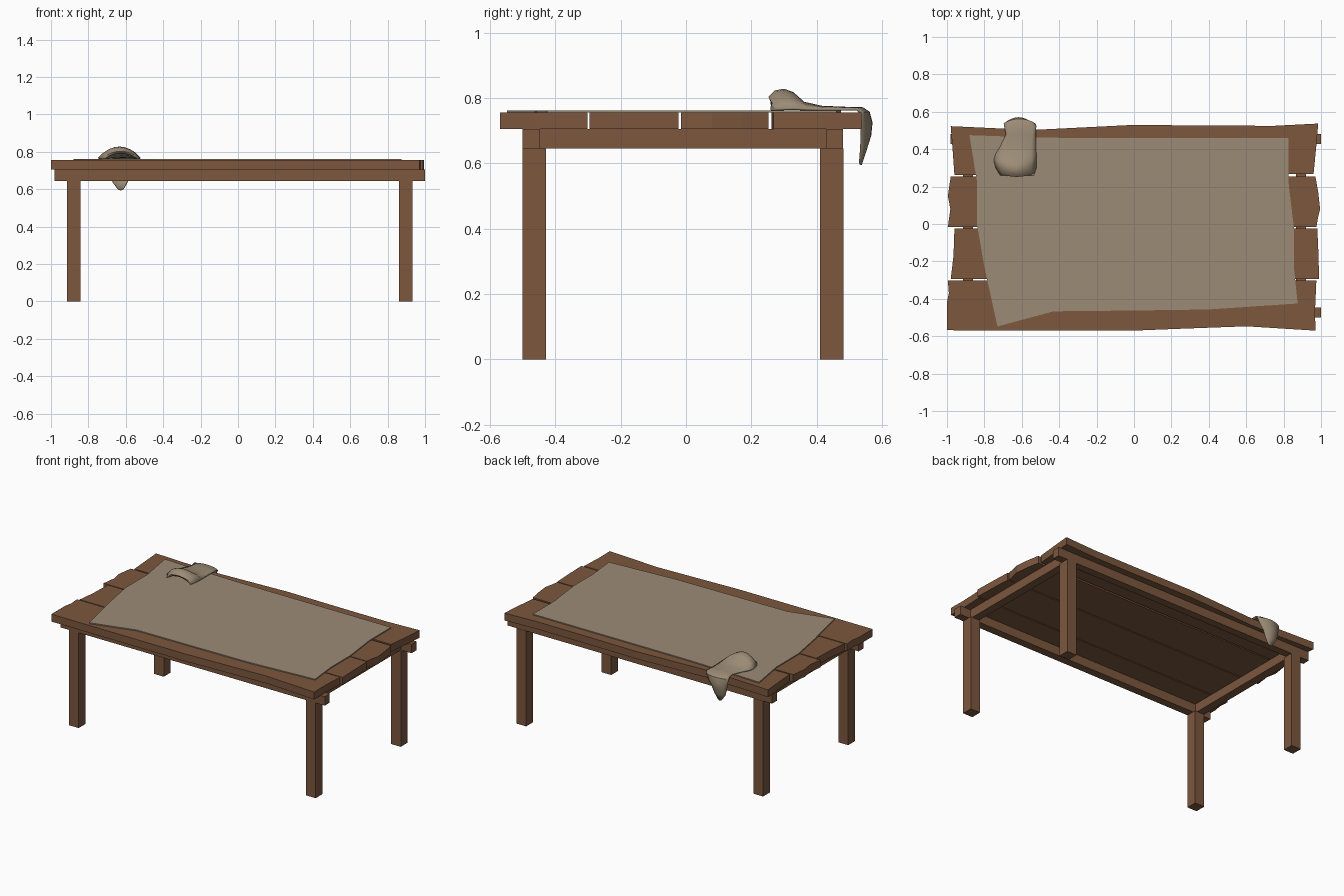
import bpy, bmesh, math

if "Cube" in bpy.data.objects:
    bpy.data.objects.remove(bpy.data.objects["Cube"])

def material(name, rgb):
    m = bpy.data.materials.new(name)
    m.diffuse_color = (*rgb, 1)
    m.use_nodes = True
    m.node_tree.nodes["Principled BSDF"].inputs["Base Color"].default_value = m.diffuse_color
    return m

WOOD = material("wood", (0.20, 0.095, 0.048))
CLOTH = material("cloth", (0.33, 0.26, 0.18))

def finish(bm, name, mat):
    bmesh.ops.recalc_face_normals(bm, faces=bm.faces)
    me = bpy.data.meshes.new(name)
    bm.to_mesh(me)
    bm.free()
    me.materials.append(mat)
    ob = bpy.data.objects.new(name, me)
    bpy.context.collection.objects.link(ob)
    return ob

def slab(name, outline, z0, z1, mat):
    """Extrude a plan outline from z0 up to z1."""
    bm = bmesh.new()
    base = bm.faces.new([bm.verts.new((x, y, z0)) for x, y in outline])
    top = bmesh.ops.extrude_face_region(bm, geom=[base], use_keep_orig=True)
    for v in top["geom"]:
        if isinstance(v, bmesh.types.BMVert):
            v.co.z = z1
    return finish(bm, name, mat)

def box(name, x0, x1, y0, y1, z0, z1):
    return slab(name, [(x0, y0), (x1, y0), (x1, y1), (x0, y1)], z0, z1, WOOD)

# Tabletop: four rough-cut planks, front to back
planks = [
    [(-1, -.568), (0, -.57), (.25, -.56), (.6, -.547), (.97, -.57),
     (.968, -.46), (.975, -.302), (-.995, -.302), (-.99, -.37), (-1, -.42)],
    [(-.98, -.295), (.99, -.295), (.985, -.13), (.98, -.023), (-.96, -.023), (-.965, -.17)],
    [(-.995, -.016), (.975, -.016), (.985, .04), (.995, .08), (.985, .17), (.97, .253),
     (-.98, .253), (-.995, .15), (-.982, .08)],
    [(-.96, .262), (.96, .268), (.975, .42), (.985, .537), (.75, .525), (.4, .526),
     (0, .53), (-.5, .505), (-.7, .51), (-.98, .523), (-.97, .4)],
]
for i, p in enumerate(planks):
    slab(f"plank_{i + 1}", p, 0.705, 0.755, WOOD)

# Rails under the top
box("front_rail", -.98, 1.0, -.50, -.447, .645, .705)
box("back_rail", -.98, 1.0, .428, .48, .645, .705)
box("left_rail", -.915, -.86, -.447, .428, .645, .705)
box("right_rail", .865, .92, -.447, .428, .645, .705)

# Legs
for sx, x0, x1 in (("left", -.915, -.843), ("right", .86, .932)):
    for sy, y0, y1 in (("front", -.50, -.428), ("back", .41, .482)):
        box(f"{sy}_{sx}_leg", x0, x1, y0, y1, 0, .645)

# Flat tablecloth
slab("tablecloth", [
    (-.73, -.548), (-.43, -.467), (.05, -.462), (.4, -.457), (.875, -.425),
    (.855, -.23), (.855, -.02), (.825, .23), (.825, .46), (-.3, .459),
    (-.6, .465), (-.88, .475), (-.84, .23), (-.84, 0), (-.80, -.23)],
    .755, .762, CLOTH)

# Draped rag: rows of left x, right x, middle (y, z), edge (y, z)
rows = [
    (-.715, -.535, .262, .790, .258, .765),
    (-.725, -.530, .252, .803, .275, .766),
    (-.740, -.522, .272, .823, .300, .767),
    (-.748, -.520, .300, .828, .330, .768),
    (-.748, -.520, .328, .818, .350, .768),
    (-.740, -.522, .362, .788, .375, .768),
    (-.715, -.525, .415, .776, .415, .768),
    (-.685, -.525, .480, .773, .480, .768),
    (-.695, -.522, .540, .772, .525, .768),
    (-.697, -.527, .562, .758, .538, .755),
    (-.690, -.545, .571, .725, .540, .715),
    (-.685, -.570, .567, .685, .540, .680),
    (-.672, -.588, .553, .640, .538, .640),
    (-.645, -.610, .538, .594, .535, .602),
]
N = 8
bm = bmesh.new()
grid = []
for x0, x1, my, mz, ey, ez in rows:
    row = []
    for j in range(N + 1):
        t = j / N
        k = math.sin(math.pi * t) ** 0.8 if 0 < j < N else 0
        row.append(bm.verts.new((x0 + (x1 - x0) * t, ey + (my - ey) * k, ez + (mz - ez) * k)))
    grid.append(row)
for a, b in zip(grid, grid[1:]):
    for j in range(N):
        bm.faces.new((a[j], a[j + 1], b[j + 1], b[j]))
rag = finish(bm, "draped_rag", CLOTH)
if rag.data.polygons[3 * N + N // 2].normal.z < 0:
    rag.data.flip_normals()
mod = rag.modifiers.new("thickness", 'SOLIDIFY')
mod.thickness = 0.007
mod.offset = -1
bpy.context.view_layer.objects.active = rag
rag.select_set(True)
bpy.ops.object.shade_smooth_by_angle(angle=math.radians(40))
